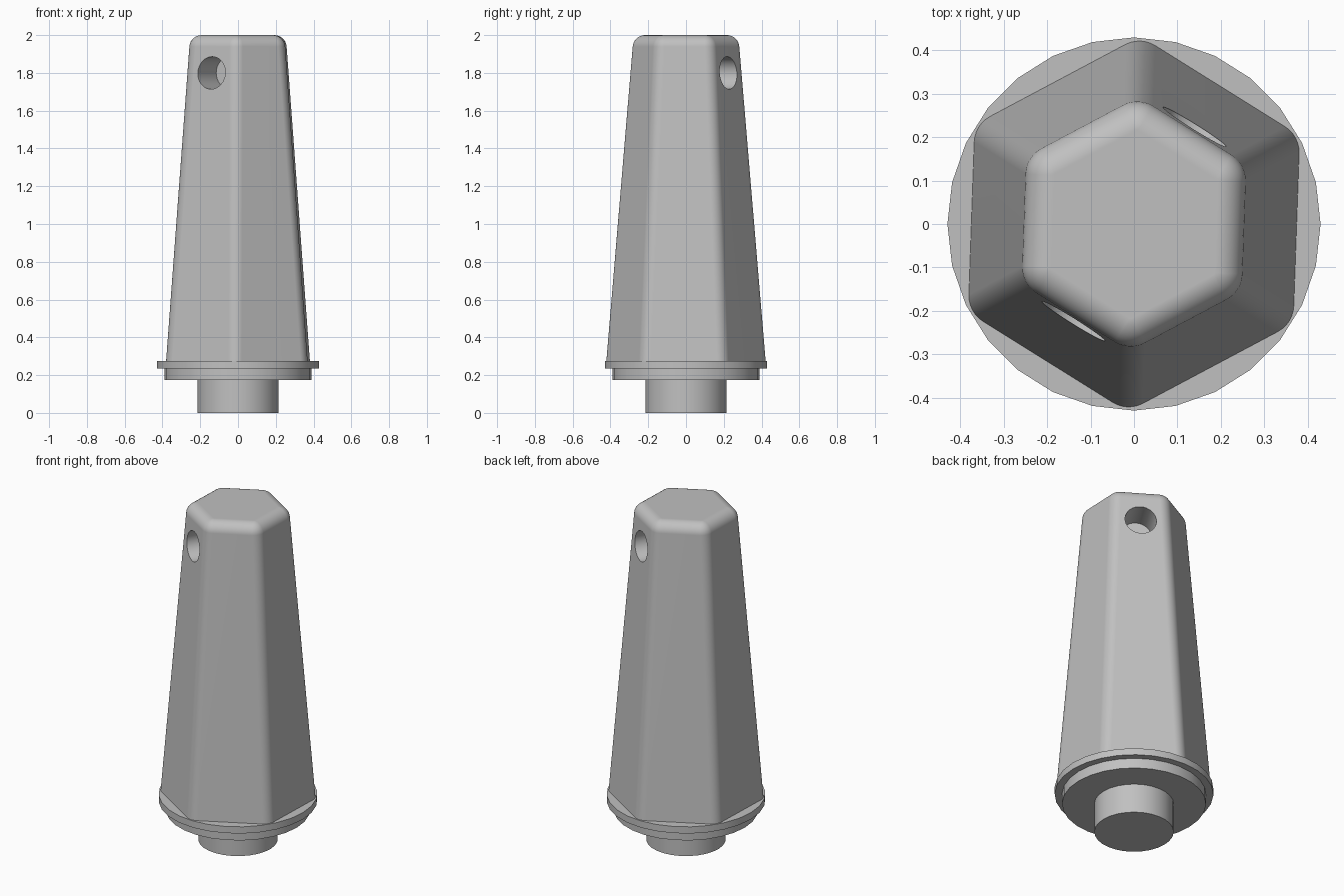
import bpy, bmesh
from math import sin, cos, pi, radians
from mathutils import Vector, Matrix

if "Cube" in bpy.data.objects:
    bpy.data.objects.remove(bpy.data.objects["Cube"])

grey = bpy.data.materials.new("plain grey")
grey.use_nodes = True
grey.diffuse_color = (0.53, 0.53, 0.53, 1)
grey.node_tree.nodes["Principled BSDF"].inputs["Base Color"].default_value = (0.53, 0.53, 0.53, 1)

TWIST = radians(-2)      # the hexagon is turned slightly about z
FILLET = 0.065


def finish(name, bm):
    bmesh.ops.recalc_face_normals(bm, faces=bm.faces)
    mesh = bpy.data.meshes.new(name)
    bm.to_mesh(mesh)
    bm.free()
    mesh.materials.append(grey)
    obj = bpy.data.objects.new(name, mesh)
    bpy.context.collection.objects.link(obj)
    return obj


def select(obj):
    bpy.ops.object.select_all(action="DESELECT")
    obj.select_set(True)
    bpy.context.view_layer.objects.active = obj


def smooth(obj):
    select(obj)
    bpy.ops.object.shade_smooth_by_angle(angle=radians(35))


def cylinder(name, radius, low, high, sides, matrix=Matrix()):
    bm = bmesh.new()
    place = matrix @ Matrix.Translation((0, 0, (low + high) / 2))
    bmesh.ops.create_cone(bm, cap_ends=True, segments=sides, radius1=radius,
                          radius2=radius, depth=high - low, matrix=place)
    return finish(name, bm)


def rounded_hexagon(bm, apothem, corner, z, steps=6):
    ring = []
    for side in range(6):
        middle = TWIST + pi / 6 + side * pi / 3
        reach = (apothem - corner) / cos(pi / 6)
        for i in range(steps + 1):
            a = middle - pi / 6 + pi / 3 * i / steps
            ring.append(bm.verts.new((reach * cos(middle) + corner * cos(a),
                                      reach * sin(middle) + corner * sin(a), z)))
    return ring


# Tapered grip with a rounded top rim
bm = bmesh.new()
rings = [rounded_hexagon(bm, 0.375, 0.07, 0.27)]
for i in range(8):
    a = radians(4) + (pi / 2 - radians(4)) * i / 7
    inset = FILLET * (1 - cos(a))
    rings.append(rounded_hexagon(bm, 0.254 - inset, 0.07 - inset, 2 - FILLET * (1 - sin(a))))
for low, high in zip(rings, rings[1:]):
    for i in range(len(low)):
        j = (i + 1) % len(low)
        bm.faces.new((low[i], low[j], high[j], high[i]))
bm.faces.new(rings[0])
bm.faces.new(rings[-1])
grip = finish("grip", bm)

# Round recesses in two opposite sides
for turn in (0, pi):
    direction = Vector((cos(TWIST + pi / 3 + turn), sin(TWIST + pi / 3 + turn), 0))
    aim = Matrix.Translation((0, 0, 1.8)) @ direction.to_track_quat("Z", "Y").to_matrix().to_4x4()
    cutter = cylinder("recess_cutter", 0.086, 0.08, 0.45, 32, aim)
    cutter.hide_render = True
    cut = grip.modifiers.new("recess", "BOOLEAN")
    cut.operation = "DIFFERENCE"
    cut.solver = "EXACT"
    cut.object = cutter
    select(grip)
    bpy.ops.object.modifier_apply(modifier=cut.name)
    bpy.data.objects.remove(cutter)
smooth(grip)
weighted = grip.modifiers.new("flat sides", "WEIGHTED_NORMAL")
weighted.keep_sharp = True

# Round base: flange, step and post
smooth(cylinder("flange", 0.43, 0.235, 0.275, 28))
smooth(cylinder("base_step", 0.39, 0.175, 0.235, 28))
smooth(cylinder("post", 0.215, 0, 0.175, 28))
